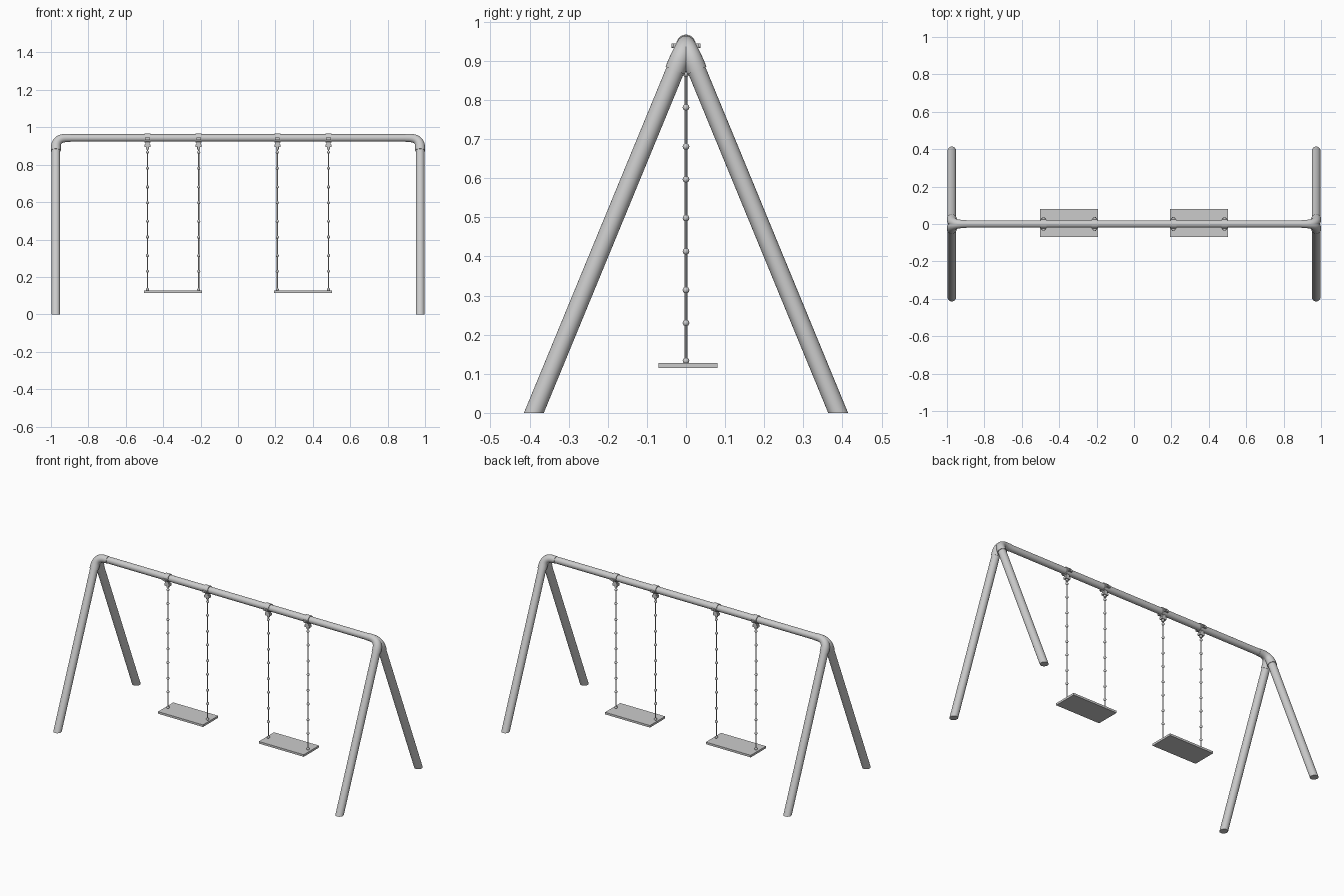
import bpy, bmesh
from math import pi
from mathutils import Vector, Matrix

if "Cube" in bpy.data.objects:
    bpy.data.objects.remove(bpy.data.objects["Cube"])

BAR_Z, BAR_R = 0.943, 0.02
LEG_X, FOOT_Y = 0.974, 0.389


def finish(bm, name, smooth=True):
    bmesh.ops.recalc_face_normals(bm, faces=bm.faces)
    me = bpy.data.meshes.new(name)
    bm.to_mesh(me)
    bm.free()
    ob = bpy.data.objects.new(name, me)
    bpy.context.collection.objects.link(ob)
    if smooth:
        bpy.context.view_layer.objects.active = ob
        ob.select_set(True)
        bpy.ops.object.shade_smooth_by_angle(angle=0.6)
        ob.select_set(False)
    return ob


def rod(bm, a, b, r, seg=24):
    a, b = Vector(a), Vector(b)
    d = b - a
    m = Matrix.Translation((a + b) / 2) @ d.to_track_quat('Z', 'Y').to_matrix().to_4x4()
    bmesh.ops.create_cone(bm, cap_ends=True, segments=seg, radius1=r, radius2=r,
                          depth=d.length, matrix=m)


def box(bm, center, size):
    m = Matrix.Translation(center) @ Matrix.Diagonal((*size, 1))
    bmesh.ops.create_cube(bm, size=1, matrix=m)


def sweep(bm, pts, radii, seg=24):
    """Round tube along a planar path, with capped ends."""
    pts = [Vector(p) for p in pts]
    side = (pts[-1] - pts[-2]).cross(pts[1] - pts[0]).normalized()
    rings = []
    for i, (p, r) in enumerate(zip(pts, radii)):
        t = pts[min(i + 1, len(pts) - 1)] - pts[max(i - 1, 0)]
        up = side.cross(t).normalized()
        circle = [Matrix.Rotation(2 * pi * k / seg, 3, t.normalized()) @ up * r
                  for k in range(seg)]
        rings.append([bm.verts.new(p + c) for c in circle])
    for a, b in zip(rings, rings[1:]):
        for k in range(seg):
            n = (k + 1) % seg
            bm.faces.new((a[k], a[n], b[n], b[k]))
    bm.faces.new(rings[0])
    bm.faces.new(rings[-1])


# top bar
bm = bmesh.new()
rod(bm, (-0.93, 0, BAR_Z), (0.93, 0, BAR_Z), BAR_R)
finish(bm, "top_bar")

for sx, end in ((-1, "left"), (1, "right")):
    for sy, face in ((-1, "front"), (1, "back")):
        x = sx * LEG_X
        apex = Vector((x, 0, BAR_Z))
        down = (Vector((x, sy * FOOT_Y, 0)) - apex).normalized()
        # leg, cut level with the ground
        bm = bmesh.new()
        rod(bm, apex + down * 0.05, apex + down * 1.1, 0.0235)
        geom = bm.verts[:] + bm.edges[:] + bm.faces[:]
        cut = bmesh.ops.bisect_plane(bm, geom=geom, plane_co=(0, 0, 0),
                                     plane_no=(0, 0, -1), clear_outer=True)
        bmesh.ops.holes_fill(bm, edges=[e for e in bm.edges if e.is_boundary])
        finish(bm, f"{face}_leg_{end}")
        # elbow sleeve from bar to leg
        p0, p2 = Vector((x - sx * 0.06, 0, BAR_Z)), apex + down * 0.055
        path, radii = [Vector((sx * 0.895, 0, BAR_Z))], [0.0215]
        for i in range(11):
            t = i / 10
            path.append(p0 * (1 - t) ** 2 + apex * 2 * t * (1 - t) + p2 * t * t)
            radii.append(0.022 + 0.0045 * t)
        path.append(apex + down * 0.073)
        radii.append(0.0265)
        bm = bmesh.new()
        sweep(bm, path, radii)
        finish(bm, f"{face}_elbow_{end}")

for sx, side in ((-1, "left"), (1, "right")):
    # seat board
    bm = bmesh.new()
    box(bm, (sx * 0.348, 0.005, 0.1215), (0.31, 0.15, 0.013))
    finish(bm, f"seat_{side}", smooth=False)

    for x, pos in ((0.21, "inner"), (0.484, "outer")):
        x *= sx
        # clamp ring, side bolts and hanger block
        bm = bmesh.new()
        rod(bm, (x - 0.016, 0, BAR_Z), (x + 0.016, 0, BAR_Z), 0.0245)
        for s in (-1, 1):
            box(bm, (x, s * 0.027, BAR_Z - 0.004), (0.026, 0.012, 0.012))
            rod(bm, (x, s * 0.031, BAR_Z - 0.004), (x, s * 0.037, BAR_Z - 0.004), 0.006, 12)
        box(bm, (x, 0, 0.915), (0.022, 0.022, 0.02))
        box(bm, (x, 0, 0.901), (0.032, 0.022, 0.014))
        rod(bm, (x, 0, 0.882), (x, 0, 0.9), 0.008, 16)
        finish(bm, f"bar_clamp_{side}_{pos}")

        # hanging rods joined by round eyes
        bm = bmesh.new()
        rod(bm, (x, 0, 0.128), (x, 0, 0.89), 0.0032, 10)
        for z in (0.867, 0.781, 0.681, 0.597, 0.498, 0.413, 0.314, 0.23, 0.133):
            bmesh.ops.create_uvsphere(bm, u_segments=14, v_segments=8, radius=0.0085,
                                      matrix=Matrix.Translation((x, 0, z)))
        finish(bm, f"chain_{side}_{pos}")
